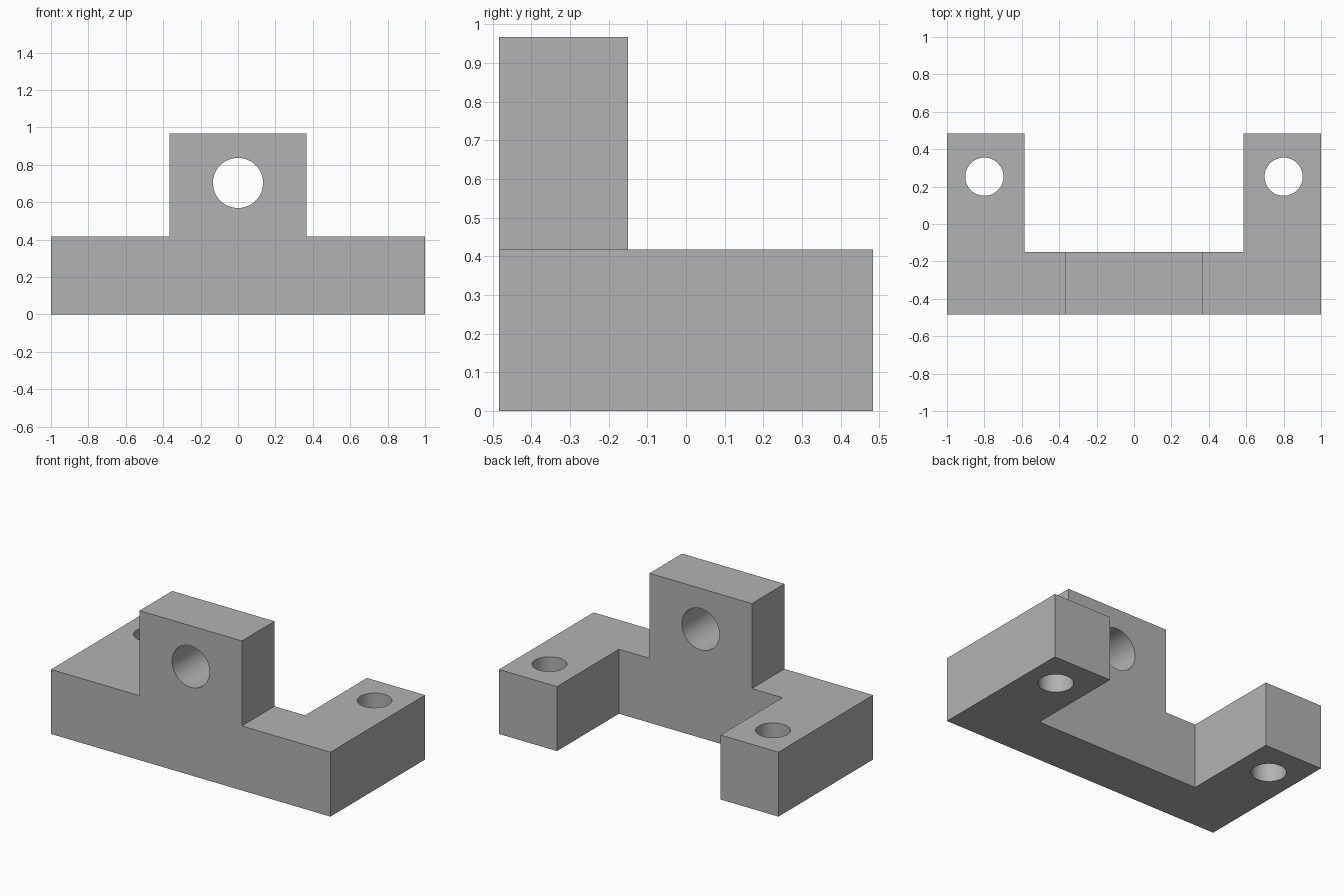
import bpy, bmesh, math

cube = bpy.data.objects.get("Cube")
if cube:
    bpy.data.objects.remove(cube, do_unlink=True)

# Overall dimensions
HALF_X, HALF_Y, HEIGHT = 1.0, 0.483, 0.967
BASE_Z = 0.417      # top of the base
WALL_Y = -0.15      # back face of the upright
ARM_X = 0.585       # inner face of the arms
LUG_X = 0.366       # half width of the upright

grey = bpy.data.materials.new("plain_grey")
grey.use_nodes = True
grey.diffuse_color = (0.45, 0.45, 0.45, 1)
grey.node_tree.nodes["Principled BSDF"].inputs["Base Color"].default_value = grey.diffuse_color


def extrude_profile(name, points, height):
    """Closed prism from an outline in x and y."""
    bm = bmesh.new()
    face = bm.faces.new([bm.verts.new((x, y, 0)) for x, y in points])
    result = bmesh.ops.extrude_face_region(bm, geom=[face])
    top = [v for v in result["geom"] if isinstance(v, bmesh.types.BMVert)]
    bmesh.ops.translate(bm, verts=top, vec=(0, 0, height))
    bmesh.ops.recalc_face_normals(bm, faces=bm.faces)
    mesh = bpy.data.meshes.new(name)
    bm.to_mesh(mesh)
    bm.free()
    mesh.materials.append(grey)
    obj = bpy.data.objects.new(name, mesh)
    bpy.context.collection.objects.link(obj)
    return obj


def cut(target, cutter):
    """Subtract the cutter, then discard it."""
    cutter.hide_render = True
    cutter.data.materials.append(grey)
    mod = target.modifiers.new("cut", 'BOOLEAN')
    mod.operation, mod.solver, mod.object = 'DIFFERENCE', 'EXACT', cutter
    bpy.ops.object.select_all(action='DESELECT')
    target.select_set(True)
    bpy.context.view_layer.objects.active = target
    bpy.ops.object.modifier_apply(modifier=mod.name)
    bpy.data.objects.remove(cutter, do_unlink=True)


def hole(target, location, radius, rotation=(0, 0, 0)):
    bpy.ops.mesh.primitive_cylinder_add(vertices=64, radius=radius, depth=3,
                                        location=location, rotation=rotation)
    cut(target, bpy.context.object)


# U-shaped block at full height
half = [(HALF_X, -HALF_Y), (HALF_X, HALF_Y), (ARM_X, HALF_Y), (ARM_X, WALL_Y)]
outline = half + [(-x, y) for x, y in reversed(half)]
bracket = extrude_profile("mounting_bracket", outline, HEIGHT)

# Lower both shoulders and drill the vertical bolt holes
for side in (-1, 1):
    bpy.ops.mesh.primitive_cube_add(size=2, location=(side * (LUG_X + 1), 0, BASE_Z + 1))
    cut(bracket, bpy.context.object)
for side in (-1, 1):
    hole(bracket, (side * 0.8, 0.253, 0), 0.102)

# Bore through the upright
hole(bracket, (0, 0, 0.703), 0.134, (math.pi / 2, 0, 0))

# Smooth bores, sharp block edges
bracket.select_set(True)
bpy.context.view_layer.objects.active = bracket
bpy.ops.object.shade_smooth_by_angle(angle=math.radians(30))
